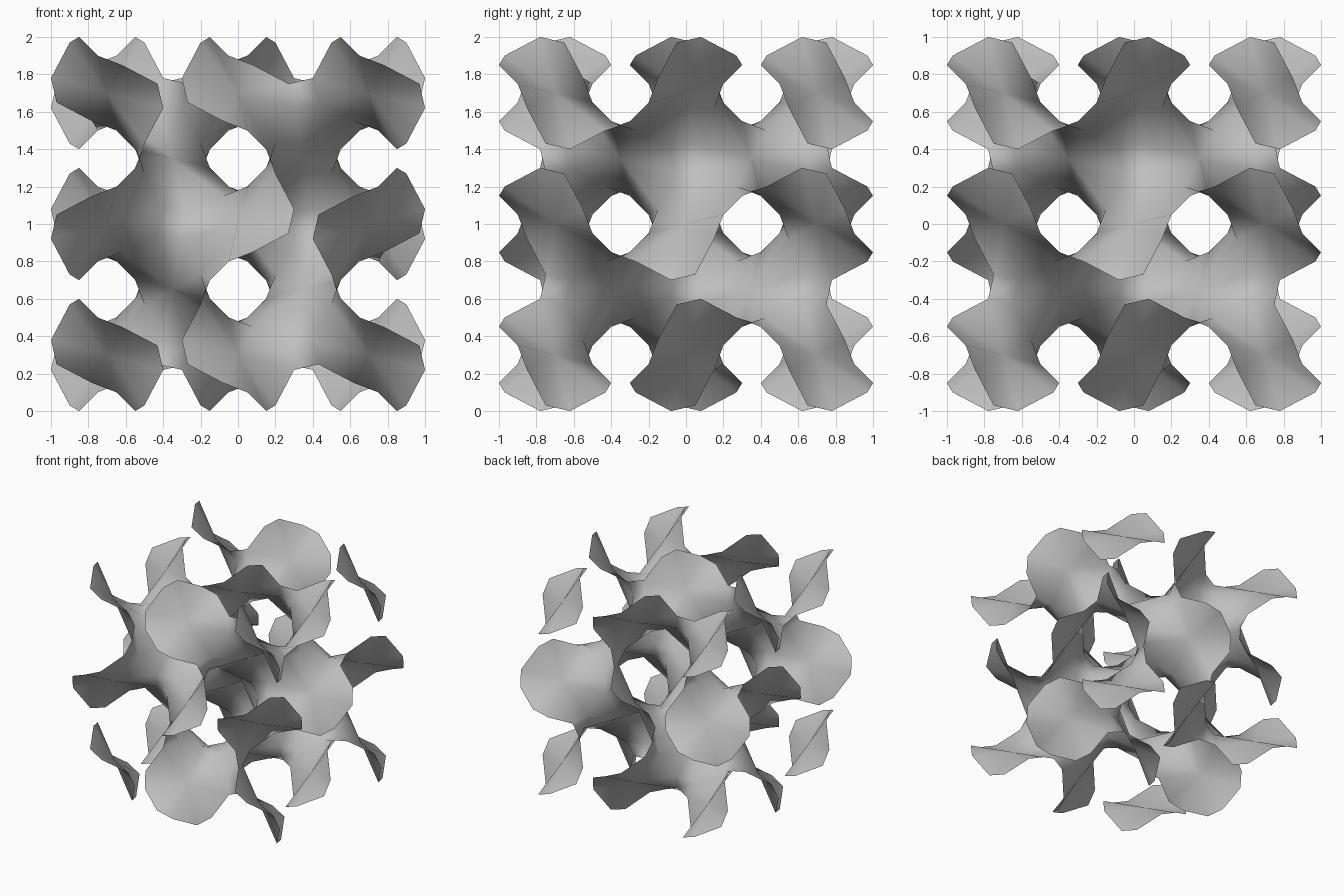
import bpy, bmesh
from mathutils import Vector
from itertools import product

cube = bpy.data.objects.get("Cube")
if cube:
    bpy.data.objects.remove(cube)

PITCH = 0.7
V1 = Vector((0.20, -0.27, -0.05))
V2 = Vector((0.30, -0.08, -0.15))


def turn(v):
    """Sixth of a turn about the patch axis, with inversion."""
    return Vector((-v.y, -v.z, -v.x))


# Outline of one twelve-sided saddle patch
outline = []
a, b = V1, V2
for step in range(6):
    outline += [a, b]
    a, b = turn(a), turn(b)


def patch(bm, centre, signs, swap, links):
    """Fan of twelve triangles; records the short edges for the links."""
    def place(v):
        x, y, z = (v.y, v.x, v.z) if swap else v
        return centre + Vector((x * signs[0], y * signs[1], z * signs[2]))
    ring = [place(v) for v in outline]
    hub = bm.verts.new(centre)
    verts = [bm.verts.new(p) for p in ring]
    for i in range(12):
        bm.faces.new((hub, verts[i], verts[(i + 1) % 12]))
    # short edges run from the second point of a pair to the next pair
    corner = PITCH / 4 * Vector((2, 0, -1))
    for i in range(6):
        key = tuple(round(c, 3) + 0.0 for c in place(corner))
        links.setdefault(key, []).append((ring[2 * i + 1], ring[(2 * i + 2) % 12]))
        corner = turn(corner)


bm = bmesh.new()
links = {}
# Patches on the main grid
for i, j, k in product((-1, 0, 1), repeat=3):
    s = [(-1) ** abs(n) for n in (i, j, k)]
    patch(bm, PITCH * Vector((i, j, k)),
          (s[0] * s[1], s[1] * s[2], s[2] * s[0]), True, links)
# Patches in the middle of each grid cell, opposite handed
for i, j, k in product((-1, 0), repeat=3):
    s = [(-1) ** abs(n) for n in (i, j, k)]
    patch(bm, PITCH * Vector((i + 0.5, j + 0.5, k + 0.5)),
          (s[0] * s[2], s[0] * s[1], s[1] * s[2]), False, links)

# Small four-sided links where at least three patches meet
for edges in links.values():
    if len(edges) < 3:
        continue
    corners = []
    for p in (p for e in edges for p in e):
        if all((p - q).length > 0.01 for q in corners):
            corners.append(p)
    far = max(corners, key=lambda q: (q - corners[0]).length)
    sides = [q for q in corners[1:] if q is not far]
    loop = [corners[0], sides[0], far, sides[1]]
    hub = bm.verts.new(sum(corners, Vector()) / 4)
    ring = [bm.verts.new(p) for p in loop]
    for n in range(4):
        bm.faces.new((hub, ring[n], ring[(n + 1) % 4]))

bmesh.ops.remove_doubles(bm, verts=bm.verts, dist=0.002)
bmesh.ops.recalc_face_normals(bm, faces=bm.faces)
bmesh.ops.translate(bm, verts=bm.verts, vec=(0, 0, 1))
for face in bm.faces:
    face.smooth = True

mesh = bpy.data.meshes.new("saddle_lattice")
bm.to_mesh(mesh)
bm.free()
lattice = bpy.data.objects.new("saddle_lattice", mesh)
bpy.context.collection.objects.link(lattice)

grey = bpy.data.materials.new("light_grey")
grey.use_nodes = True
colour = (0.52, 0.52, 0.52, 1)
grey.diffuse_color = colour
grey.node_tree.nodes["Principled BSDF"].inputs["Base Color"].default_value = colour
mesh.materials.append(grey)
